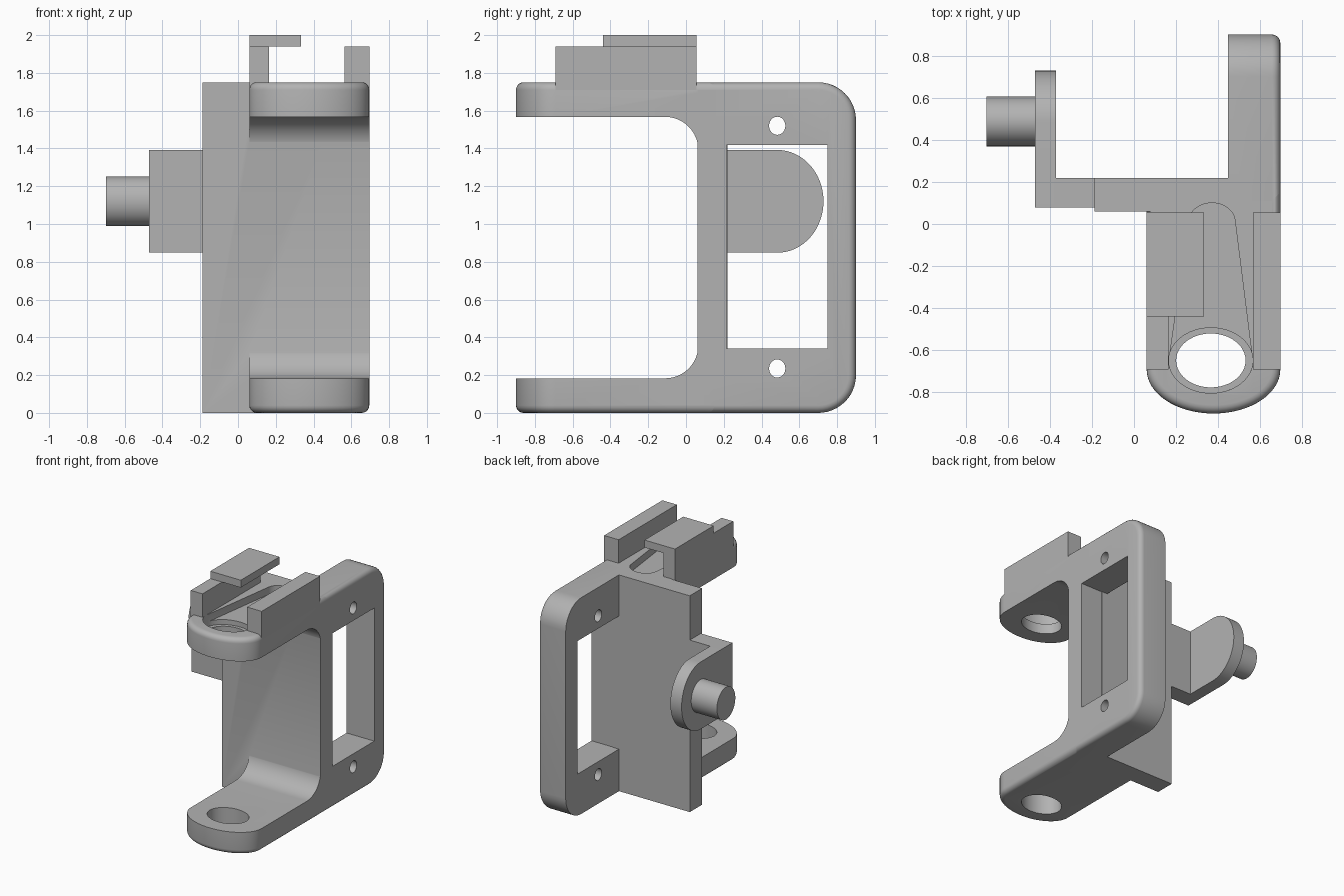
import bpy, bmesh
from math import cos, sin, radians

if "Cube" in bpy.data.objects:
    bpy.data.objects.remove(bpy.data.objects["Cube"])

# Single grey plastic
grey = bpy.data.materials.new("plain_grey")
grey.use_nodes = True
grey.diffuse_color = (0.45, 0.45, 0.45, 1)
grey.node_tree.nodes["Principled BSDF"].inputs["Base Color"].default_value = grey.diffuse_color

HEIGHT = 1.75
MID = HEIGHT / 2
ARM = 0.183          # arm thickness
X0, X1 = 0.06, 0.695  # arm width


def arc(cx, cy, rx, ry, start, end, n=24):
    """Points along an elliptical arc, in degrees."""
    angles = [radians(start + (end - start) * i / n) for i in range(n + 1)]
    return [(cx + rx * cos(a), cy + ry * sin(a)) for a in angles]


def ellipse(cx, cy, rx, ry, n=48):
    return arc(cx, cy, rx, ry, 0, 360, n)[:-1]


def rect(a0, a1, b0, b1):
    return [(a0, b0), (a1, b0), (a1, b1), (a0, b1)]


def prism(name, outline, axis, lo, hi, round_at=None, keep=lambda v: True):
    """Extrude an outline along x or z, optionally rounding the rim of one end."""
    k = 0 if axis == "x" else 2
    place = (lambda a, b, h: (h, a, b)) if axis == "x" else (lambda a, b, h: (a, b, h))
    bm = bmesh.new()
    face = bm.faces.new([bm.verts.new(place(a, b, lo)) for a, b in outline])
    ext = bmesh.ops.extrude_face_region(bm, geom=[face])
    for v in ext["geom"]:
        if isinstance(v, bmesh.types.BMVert):
            v.co[k] = hi
    bmesh.ops.recalc_face_normals(bm, faces=bm.faces[:])
    if round_at is not None:
        rim = [e for e in bm.edges
               if all(abs(v.co[k] - round_at) < 1e-5 for v in e.verts)
               and any(keep(v.co) for v in e.verts)]
        bmesh.ops.bevel(bm, geom=rim, offset=0.04, segments=5, profile=0.5, affect="EDGES")
    mesh = bpy.data.meshes.new(name)
    bm.to_mesh(mesh)
    bm.free()
    mesh.materials.append(grey)
    obj = bpy.data.objects.new(name, mesh)
    bpy.context.collection.objects.link(obj)
    return obj


def combine(target, other, operation):
    """Apply a boolean and discard the second solid."""
    mod = target.modifiers.new("combine", "BOOLEAN")
    mod.object, mod.operation, mod.solver = other, operation, "EXACT"
    bpy.context.view_layer.update()
    graph = bpy.context.evaluated_depsgraph_get()
    mesh = bpy.data.meshes.new_from_object(target.evaluated_get(graph))
    target.modifiers.clear()
    target.data = mesh
    bpy.data.objects.remove(other)


# Side plate with rounded back corners, window and screw holes
R = 0.2
plate = ([(0.06, 0), *arc(0.9 - R, R, R, R, -90, 0, 12),
          *arc(0.9 - R, HEIGHT - R, R, R, 0, 90, 12), (0.06, HEIGHT)])
frame = prism("bracket_frame", plate, "x", 0.447, X1, X1, lambda c: c.y > 0.07)
combine(frame, prism("window", rect(0.215, 0.75, 0.34, 1.417), "x", 0.3, 0.8), "DIFFERENCE")
for z in (0.235, 1.52):
    combine(frame, prism("screw_hole", ellipse(0.483, z, 0.043, 0.048, 32), "x", 0.3, 0.8),
            "DIFFERENCE")

# Upright wall
combine(frame, prism("wall", rect(-0.187, 0.5, 0.06, 0.219), "z", 0, HEIGHT), "UNION")

# Two arms with rounded tips, and the fillets joining them to the wall
tip = arc((X0 + X1) / 2, -0.69, (X1 - X0) / 2, 0.21, 180, 360, 32)
arm_outline = tip + [(X1, 0.15), (X0, 0.15)]
F = 0.175
for side in (-1, 1):
    outer, inner = MID + side * MID, MID + side * (MID - ARM)
    combine(frame, prism("arm", arm_outline, "z", min(outer, inner), max(outer, inner), outer),
            "UNION")
    curve = arc(0.065 - F, inner - side * F, F, F, 0, side * 90, 12)
    over = inner + side * 0.05
    fillet = curve + [(0.065 - F, over), (0.1, over), (0.1, inner - side * F)]
    combine(frame, prism("fillet", fillet, "x", X0, X1), "UNION")

# Tapered channel, counterbore and through holes in the arms
CX, CY = 0.365, -0.648
channel = arc(CX, CY, 0.2, 0.155, 165, 375) + arc(0.37, 0.01, 0.11, 0.09, 8, 172)
for name, outline, lo, hi in (
        ("channel", channel, HEIGHT - 0.06, 2),
        ("counterbore", ellipse(CX, CY, 0.2, 0.155), HEIGHT - 0.1, 2),
        ("arm_hole", ellipse(CX, CY, 0.165, 0.128), -0.2, 2)):
    combine(frame, prism(name, outline, "z", lo, hi), "DIFFERENCE")

# Rails on the upper arm and the overhanging cap
parts = [frame,
         prism("left_rail", rect(0.565, X1, -0.69, 0.055), "z", 1.7, 1.94),
         prism("right_rail", rect(X0, 0.165, -0.69, 0.055), "z", 1.7, 1.94),
         prism("rail_cap", rect(X0, 0.333, -0.44, 0.055), "z", 1.94, 2.0)]

# Side block, rounded lug and pivot pin
LZ = 1.12
lug = [(0.078, LZ - 0.272), *arc(0.483, LZ, 0.245, 0.272, -90, 90, 32), (0.078, LZ + 0.272)]
parts += [prism("side_block", rect(-0.38, -0.18, 0.078, 0.219), "z", LZ - 0.272, LZ + 0.272),
          prism("pivot_lug", lug, "x", -0.47, -0.37),
          prism("pivot_pin", ellipse(0.487, LZ, 0.118, 0.131), "x", -0.7, -0.46)]

# Smooth curved faces, keep sharp edges
bpy.ops.object.select_all(action="DESELECT")
for obj in parts:
    obj.select_set(True)
bpy.context.view_layer.objects.active = frame
bpy.ops.object.shade_smooth_by_angle(angle=radians(30))
